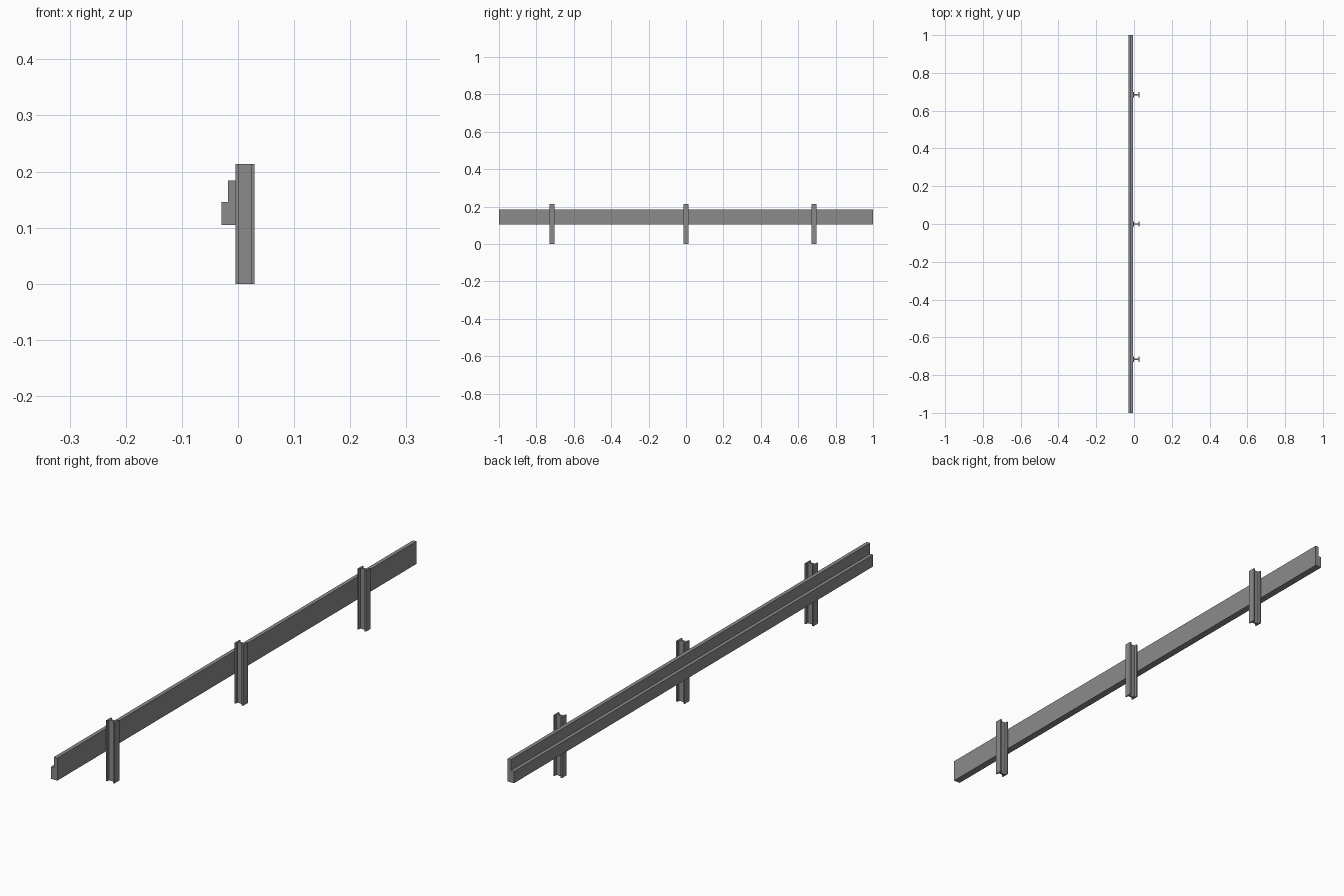
import bpy, bmesh
from mathutils import Vector

if "Cube" in bpy.data.objects:
    bpy.data.objects.remove(bpy.data.objects["Cube"])

# Dark grey finish shared by all parts
steel = bpy.data.materials.new("dark_grey")
steel.diffuse_color = (0.26, 0.26, 0.26, 1)
steel.use_nodes = True
steel.node_tree.nodes["Principled BSDF"].inputs["Base Color"].default_value = steel.diffuse_color


def extrude_profile(name, points, direction):
    """Closed 3D outline extruded along a direction into a solid."""
    bm = bmesh.new()
    face = bm.faces.new([bm.verts.new(p) for p in points])
    ext = bmesh.ops.extrude_face_region(bm, geom=[face])
    moved = [v for v in ext["geom"] if isinstance(v, bmesh.types.BMVert)]
    bmesh.ops.translate(bm, verts=moved, vec=Vector(direction))
    bmesh.ops.recalc_face_normals(bm, faces=bm.faces)
    mesh = bpy.data.meshes.new(name)
    bm.to_mesh(mesh)
    bm.free()
    mesh.materials.append(steel)
    obj = bpy.data.objects.new(name, mesh)
    bpy.context.collection.objects.link(obj)
    return obj


# Stepped rail running the full length
BACK = -0.0042
rail = [(-0.0297, 0.1045), (BACK, 0.1045), (BACK, 0.184),
        (-0.0177, 0.184), (-0.0177, 0.146), (-0.0297, 0.146)]
extrude_profile("rail", [(x, -1, z) for x, z in rail], (0, 2, 0))

# I-beam posts: flanges across y, web along x
X0, X1 = BACK, 0.0290
FLANGE, HALF, WEB = 0.0050, 0.0135, 0.0035
side = [(X0, HALF), (X0 + FLANGE, HALF), (X0 + FLANGE, WEB),
        (X1 - FLANGE, WEB), (X1 - FLANGE, HALF), (X1, HALF)]
beam = side + [(x, -y) for x, y in reversed(side)]
for i, yc in enumerate((-0.716, 0.0, 0.684)):
    extrude_profile(f"post_{i + 1}", [(x, y + yc, 0) for x, y in beam], (0, 0, 0.2135))
